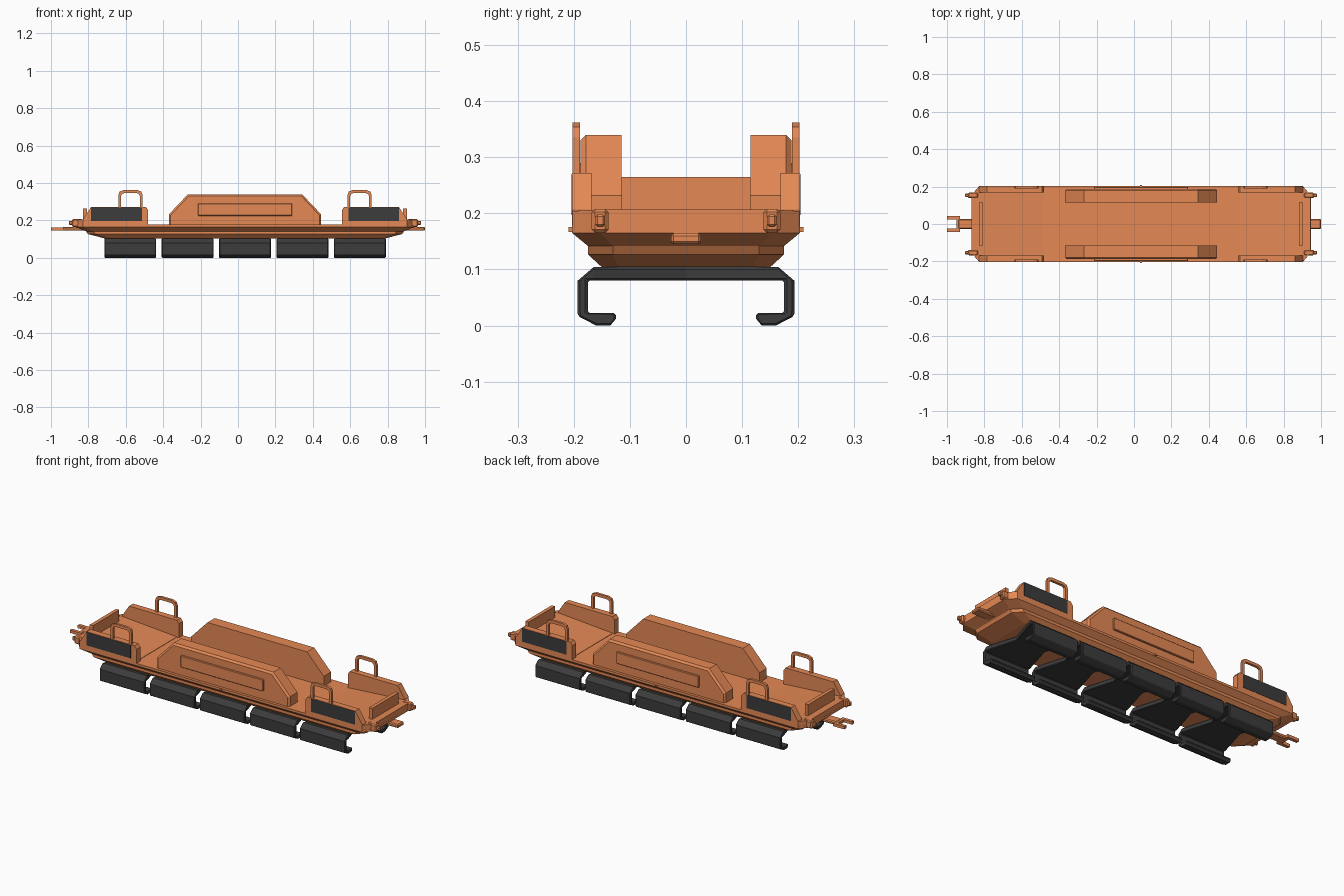
import bpy, bmesh

if "Cube" in bpy.data.objects:
    bpy.data.objects.remove(bpy.data.objects["Cube"])

CX = 0.0375  # body centre; the body is symmetric about this x


def material(name, rgb):
    m = bpy.data.materials.new(name)
    m.diffuse_color = (*rgb, 1)
    m.use_nodes = True
    m.node_tree.nodes["Principled BSDF"].inputs["Base Color"].default_value = m.diffuse_color
    return m


ORANGE = material("orange_paint", (0.78, 0.25, 0.09))
DARK = material("dark_rubber", (0.045, 0.045, 0.045))


def finish(name, bm, mat, mirror=(False, False), bevel=0, origin=CX):
    bmesh.ops.recalc_face_normals(bm, faces=bm.faces)
    me = bpy.data.meshes.new(name)
    bm.to_mesh(me)
    bm.free()
    me.materials.append(mat)
    ob = bpy.data.objects.new(name, me)
    ob.location.x = origin
    bpy.context.collection.objects.link(ob)
    if bevel:
        b = ob.modifiers.new("bevel", "BEVEL")
        b.width, b.segments, b.limit_method, b.angle_limit = bevel, 1, "ANGLE", 0.9
    if any(mirror):
        m = ob.modifiers.new("mirror", "MIRROR")
        m.use_axis = (*mirror, False)
        m.use_mirror_merge = False
    return ob


def loft(name, rings, mat=ORANGE, **kw):
    """Skin equal-length point rings and cap both ends."""
    bm = bmesh.new()
    vs = [[bm.verts.new(p) for p in r] for r in rings]
    n = len(vs[0])
    for a, b in zip(vs, vs[1:]):
        for i in range(n):
            j = (i + 1) % n
            bm.faces.new((a[i], a[j], b[j], b[i]))
    bm.faces.new(vs[0])
    bm.faces.new(vs[-1])
    return finish(name, bm, mat, **kw)


def box(name, x, y, z, mat=ORANGE, **kw):
    return loft(name, [[(x[0], y[0], k), (x[1], y[0], k), (x[1], y[1], k), (x[0], y[1], k)]
                       for k in z], mat, **kw)


def plan(u, v, cu, cv, z):
    """Rectangle with cut corners at height z."""
    return [(u, v - cv, z), (u - cu, v, z), (cu - u, v, z), (-u, v - cv, z),
            (-u, cv - v, z), (cu - u, -v, z), (u - cu, -v, z), (u, cv - v, z)]


def xz(points, y):
    return [(x, y, z) for x, z in points]


# Hull with stepped, sloping underside
loft("hull", [plan(0.75, 0.15, 0.03, 0.03, 0.104), plan(0.84, 0.175, 0.04, 0.045, 0.127),
              plan(0.85, 0.175, 0.04, 0.045, 0.142), plan(0.9075, 0.203, 0.0425, 0.05, 0.165),
              plan(0.9075, 0.203, 0.0425, 0.05, 0.178)])

# Raised deck ends
end = [(0.53, -0.202), (0.865, -0.202), (0.907, -0.152), (0.907, 0.152), (0.865, 0.202), (0.53, 0.202)]
loft("deck_end", [[(x, y, 0.17) for x, y in end],
                  [(x, y, 0.18 + 0.027 * (x - 0.53) / 0.377) for x, y in end]], mirror=(True, False))

# End plates, corner bumpers and small side pins
box("end_plate", (0.846, 0.866), (-0.115, 0.115), (0.19, 0.265), mirror=(True, False))
box("corner_bumper", (0.87, 0.925), (0.138, 0.168), (0.165, 0.208), mirror=(True, True), bevel=0.006)
box("bumper_knob", (0.92, 0.942), (0.144, 0.162), (0.176, 0.198), mirror=(True, True), bevel=0.004)
box("side_pin", (-0.006, 0.006), (0.2, 0.209), (0.167, 0.176), mirror=(False, True))

# Side humps with chamfered outer face and raised panel
hump = [(-0.4075, 0.17), (-0.4075, 0.232), (-0.305, 0.34), (0.305, 0.34), (0.4075, 0.232), (0.4075, 0.17)]
hump_in = [(-0.3975, 0.17), (-0.3975, 0.228), (-0.301, 0.33), (0.301, 0.33), (0.3975, 0.228), (0.3975, 0.17)]
loft("side_hump", [xz(hump, 0.115), xz(hump, 0.178), xz(hump_in, 0.188)], mirror=(False, True))
box("hump_panel", (-0.2525, 0.2525), (0.18, 0.197), (0.225, 0.29), mirror=(False, True), bevel=0.003)

# Corner boxes with dark insets
corner = [(0.5175, 0.172), (0.5175, 0.255), (0.53, 0.272), (0.823, 0.272), (0.865, 0.208), (0.865, 0.172)]
loft("corner_box", [xz(corner, 0.168), xz(corner, 0.203)], mirror=(True, True))
box("corner_panel", (0.552, 0.823), (0.19, 0.2045), (0.197, 0.27), DARK, mirror=(True, True))


def strip(name, pairs, to_points, mat, **kw):
    """Solid band from outer/inner point pairs; to_points gives its two sides."""
    bm = bmesh.new()
    rows = []
    for o, i in pairs:
        (oa, ob), (ia, ib) = to_points(o), to_points(i)
        rows.append([bm.verts.new(p) for p in (oa, ob, ib, ia)])
    for a, b in zip(rows, rows[1:]):
        for k in range(4):
            bm.faces.new((a[k], a[(k + 1) % 4], b[(k + 1) % 4], b[k]))
    bm.faces.new(rows[0])
    bm.faces.new(rows[-1])
    return finish(name, bm, mat, **kw)


def mirrored(half):
    """Extend a half list (outer end to centre) to the other side."""
    flip = [((-o[0], o[1]), (-i[0], i[1])) for o, i in reversed(half)]
    return half + [p for p in flip if p[0][0] != 0]


# Grab handles
grip = mirrored([((0.065, 0.265), (0.05, 0.265)), ((0.065, 0.335), (0.05, 0.33)),
                 ((0.058, 0.354), (0.046, 0.341)), ((0.038, 0.362), (0.034, 0.346))])
strip("grab_handle", grip, lambda p: ((p[0] + 0.6125, 0.189, p[1]), (p[0] + 0.6125, 0.2025, p[1])),
      ORANGE, mirror=(True, True))

# Dark C-shaped skid brackets, waisted in the middle
skid = mirrored([((0.125, 0.012), (0.125, 0.022)), ((0.135, 0.0), (0.135, 0.022)),
                 ((0.16, 0.0), (0.16, 0.022)), ((0.193, 0.017), (0.175, 0.022)),
                 ((0.193, 0.08), (0.175, 0.08)), ((0.165, 0.104), (0.165, 0.08)),
                 ((0.0, 0.104), (0.0, 0.08))])


def skid_sides(p):
    w = 0.09 if p[0] == 0 else 0.1385
    return (-w, *p), (w, *p)


for n in range(-2, 3):
    strip(f"skid_bracket_{n + 3}", skid, skid_sides, DARK, bevel=0.006, origin=CX + n * 0.307)

# Couplers: plain tongue on the right, fork on the left
box("coupler_tongue", (0.8, 1.0), (-0.027, 0.027), (0.145, 0.165), origin=0, bevel=0.005)
box("coupler_neck", (-0.94, -0.78), (-0.027, 0.027), (0.145, 0.165), origin=0, bevel=0.005)
box("coupler_yoke", (-0.95, -0.93), (-0.043, 0.043), (0.147, 0.163), origin=0)
box("coupler_prong", (-1.0, -0.94), (0.025, 0.043), (0.147, 0.163), origin=0, mirror=(False, True))
